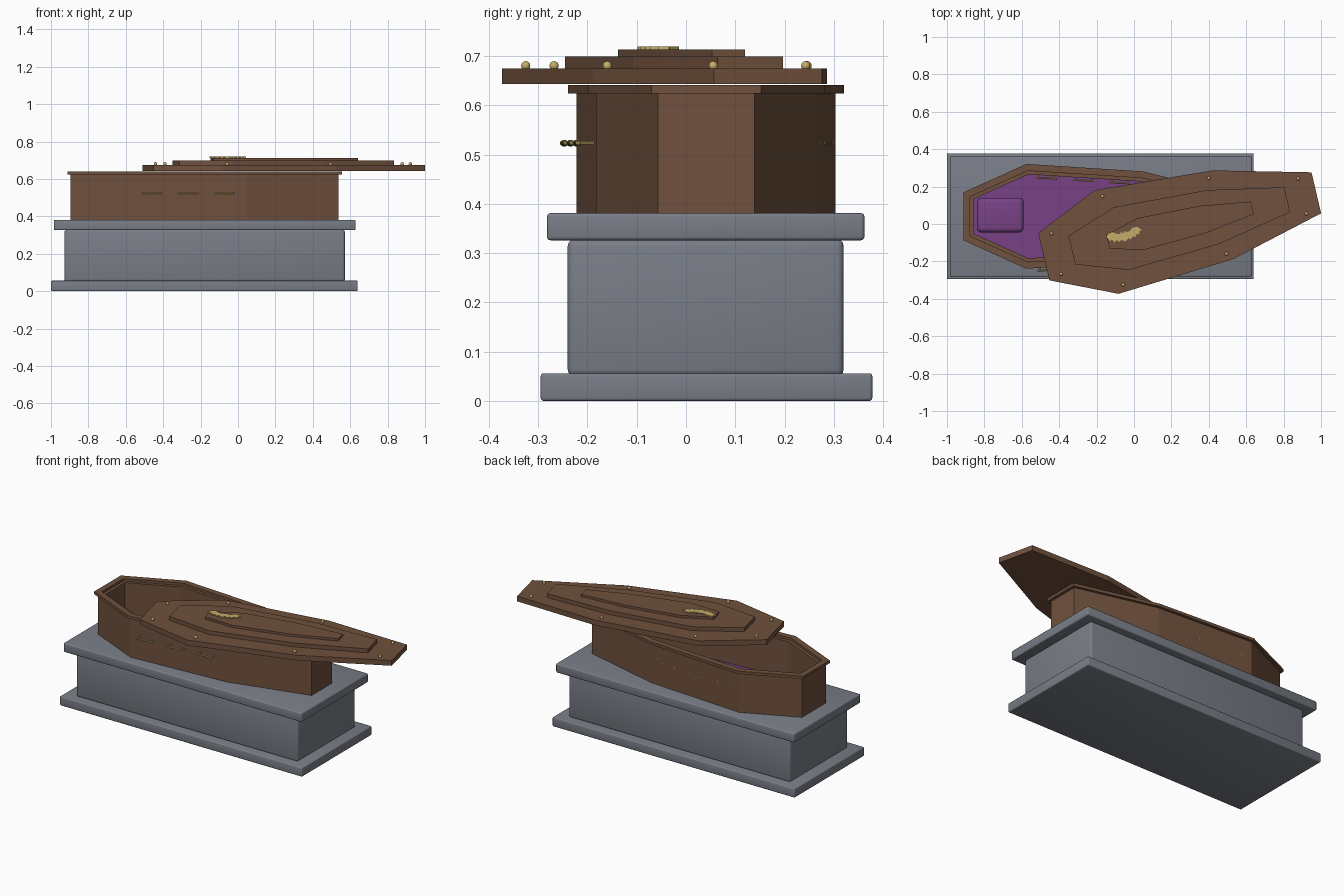
import bpy, bmesh, math
from mathutils import Matrix, Vector

cube = bpy.data.objects.get("Cube")
if cube:
    bpy.data.objects.remove(cube, do_unlink=True)


def material(name, r, g, b):
    m = bpy.data.materials.new(name)
    m.use_nodes = True
    m.diffuse_color = (r, g, b, 1)
    bsdf = m.node_tree.nodes["Principled BSDF"]
    bsdf.inputs["Base Color"].default_value = (r, g, b, 1)
    bsdf.inputs["Roughness"].default_value = 0.7
    return m


WOOD = material("brown wood", 0.16, 0.082, 0.047)
STONE = material("grey stone", 0.19, 0.205, 0.24)
CLOTH = material("purple cloth", 0.19, 0.055, 0.24)
GOLD = material("pale gold", 0.56, 0.42, 0.14)


def finish(bm, name, mat, matrix=Matrix(), smooth=False):
    bmesh.ops.recalc_face_normals(bm, faces=bm.faces[:])
    mesh = bpy.data.meshes.new(name)
    bm.to_mesh(mesh)
    bm.free()
    mesh.materials.append(mat)
    obj = bpy.data.objects.new(name, mesh)
    bpy.context.collection.objects.link(obj)
    obj.matrix_world = matrix
    if smooth:
        bpy.ops.object.select_all(action='DESELECT')
        obj.select_set(True)
        bpy.context.view_layer.objects.active = obj
        bpy.ops.object.shade_smooth_by_angle(angle=math.radians(40))
    return obj


def box(name, mat, x, y, z, bevel, segments=3):
    """Rounded box from (min, max) pairs."""
    bm = bmesh.new()
    bmesh.ops.create_cube(bm, size=1)
    for v in bm.verts:
        v.co = [(lo + hi) / 2 + c * (hi - lo) for c, (lo, hi) in zip(v.co, (x, y, z))]
    bmesh.ops.bevel(bm, geom=bm.edges[:], offset=bevel, segments=segments,
                    profile=0.5, affect='EDGES')
    return finish(bm, name, mat, smooth=True)


def prism(name, mat, pts, z0, z1, matrix):
    """Solid plate from a flat outline."""
    bm = bmesh.new()
    face = bm.faces.new([bm.verts.new((u, v, z0)) for u, v in pts])
    top = bmesh.ops.extrude_face_region(bm, geom=[face])["geom"]
    for v in top:
        if isinstance(v, bmesh.types.BMVert):
            v.co.z = z1
    return finish(bm, name, mat, matrix)


def ring(name, mat, outer, inner, z0, z1, matrix):
    """Closed wall between two outlines."""
    bm = bmesh.new()
    loops = [[bm.verts.new((u, v, z)) for u, v in pts]
             for pts, z in ((outer, z0), (outer, z1), (inner, z1), (inner, z0))]
    n = len(outer)
    for a, b in zip(loops, loops[1:] + loops[:1]):
        for i in range(n):
            j = (i + 1) % n
            bm.faces.new((a[i], a[j], b[j], b[i]))
    return finish(bm, name, mat, matrix)


def inset(pts, d):
    """Move every side of a convex counter-clockwise outline inward."""
    out = []
    for i, p in enumerate(pts):
        p = Vector(p)
        a = (p - Vector(pts[i - 1])).normalized()
        b = (Vector(pts[(i + 1) % len(pts)]) - p).normalized()
        na, nb = Vector((-a.y, a.x)), Vector((-b.y, b.x))
        out.append(tuple(p + (na + nb) * d / (1 + na.dot(nb))))
    return out


def scaled(pts, start, su, sv):
    return [(start + u * su, v * sv) for u, v in pts]


# Eight-sided coffin outline: head at u = 0, foot at u = 1.467
HALF = [(0, 0.128), (0.337, 0.28), (0.963, 0.24), (1.467, 0.111)]
OUTLINE = [(u, -v) for u, v in HALF] + HALF[::-1]

# Stone plinth
box("plinth_base", STONE, (-1, 0.64), (-0.295, 0.378), (0, 0.056), 0.006)
box("plinth_block", STONE, (-0.928, 0.572), (-0.24, 0.32), (0.05, 0.328), 0.014)
box("plinth_slab", STONE, (-0.985, 0.628), (-0.282, 0.362), (0.326, 0.381), 0.007)

# Coffin shell, rim and lining
BODY = Matrix.Translation((-0.912, 0.041, 0))
wall = inset(OUTLINE, 0.017)
ring("coffin_walls", WOOD, wall, inset(OUTLINE, 0.055), 0.38, 0.626, BODY)
ring("coffin_rim", WOOD, OUTLINE, inset(OUTLINE, 0.036), 0.624, 0.641, BODY)
prism("coffin_lining", CLOTH, inset(OUTLINE, 0.05), 0.382, 0.40, BODY)
box("pillow", CLOTH, (-0.84, -0.59), (-0.045, 0.14), (0.395, 0.455), 0.024, 4)

# Rope-like handles: outside on the front wall, set inside on the back wall
front_a, front_b = Vector(wall[1]), Vector(wall[2])


def handle(name, x, side):
    bm = bmesh.new()
    along = (front_b - front_a).normalized()
    out = Vector((along.y, -along.x))
    mid = front_a + along * ((x + 0.912 - front_a.x) / along.x)
    reach = 0.032 if side < 0 else -0.052
    bar = mid + out * reach
    z = 0.523
    for i in range(11):
        p = bar + along * (i - 5) * 0.0098
        bmesh.ops.create_icosphere(bm, subdivisions=1, radius=0.0065,
                                   matrix=Matrix.Translation((p.x, p.y, z)))
    near, far = sorted((reach, 0.0015 if side > 0 else -0.008))
    for s in (-1, 1):
        c = mid + along * s * 0.043 + out * (near + far) / 2
        turn = Vector((out.x, out.y, 0)).to_track_quat('Z', 'Y').to_matrix().to_4x4()
        bmesh.ops.create_cone(bm, cap_ends=True, segments=8, radius1=0.004, radius2=0.004,
                              depth=far - near, matrix=Matrix.Translation((c.x, c.y, z)) @ turn)
    if side > 0:
        for v in bm.verts:
            v.co.y = -v.co.y
    finish(bm, name, GOLD, BODY, smooth=True)


for side, label in ((-1, "front"), (1, "back")):
    for i, x in enumerate((-0.463, -0.267, -0.073)):
        handle(f"{label}_handle_{i + 1}", x, side)

# Stepped lid, slid aside and turned
LID = Matrix.Translation((-0.482, -0.175, 0)) @ Matrix.Rotation(math.radians(13.2), 4, 'Z')
STRETCH = 1.02
prism("lid_board", WOOD, scaled(OUTLINE, 0, STRETCH, 1.015), 0.643, 0.675, LID)
prism("lid_middle_step", WOOD, scaled(OUTLINE, 0.154, 0.79 * STRETCH, 0.615), 0.673, 0.699, LID)
prism("lid_top_step", WOOD, scaled(OUTLINE, 0.352, 0.53 * STRETCH, 0.31), 0.697, 0.713, LID)

# Gold studs around the lid
for i, (u, v) in enumerate(scaled(OUTLINE, 0.068, 0.903 * STRETCH, 0.868)):
    bm = bmesh.new()
    bmesh.ops.create_uvsphere(bm, u_segments=12, v_segments=8, radius=0.0095,
                              matrix=Matrix.Translation((u, v, 0.68)))
    finish(bm, f"lid_stud_{i + 1}", GOLD, LID, smooth=True)

# Bat-shaped ornament
wing = [(0.006, 0.016), (0.011, 0.027), (0.016, 0.014), (0.036, 0.018), (0.056, 0.032),
        (0.08, 0.03), (0.1, 0.006), (0.088, 0.008), (0.08, -0.012), (0.068, -0.006),
        (0.056, -0.024), (0.044, -0.014), (0.03, -0.028), (0.02, -0.018)]
bat = wing + [(0, -0.032)] + [(-u, v) for u, v in reversed(wing)]
prism("bat_ornament", GOLD, bat, 0.711, 0.719, LID @ Matrix.Translation((0.443, 0.012, 0)))
